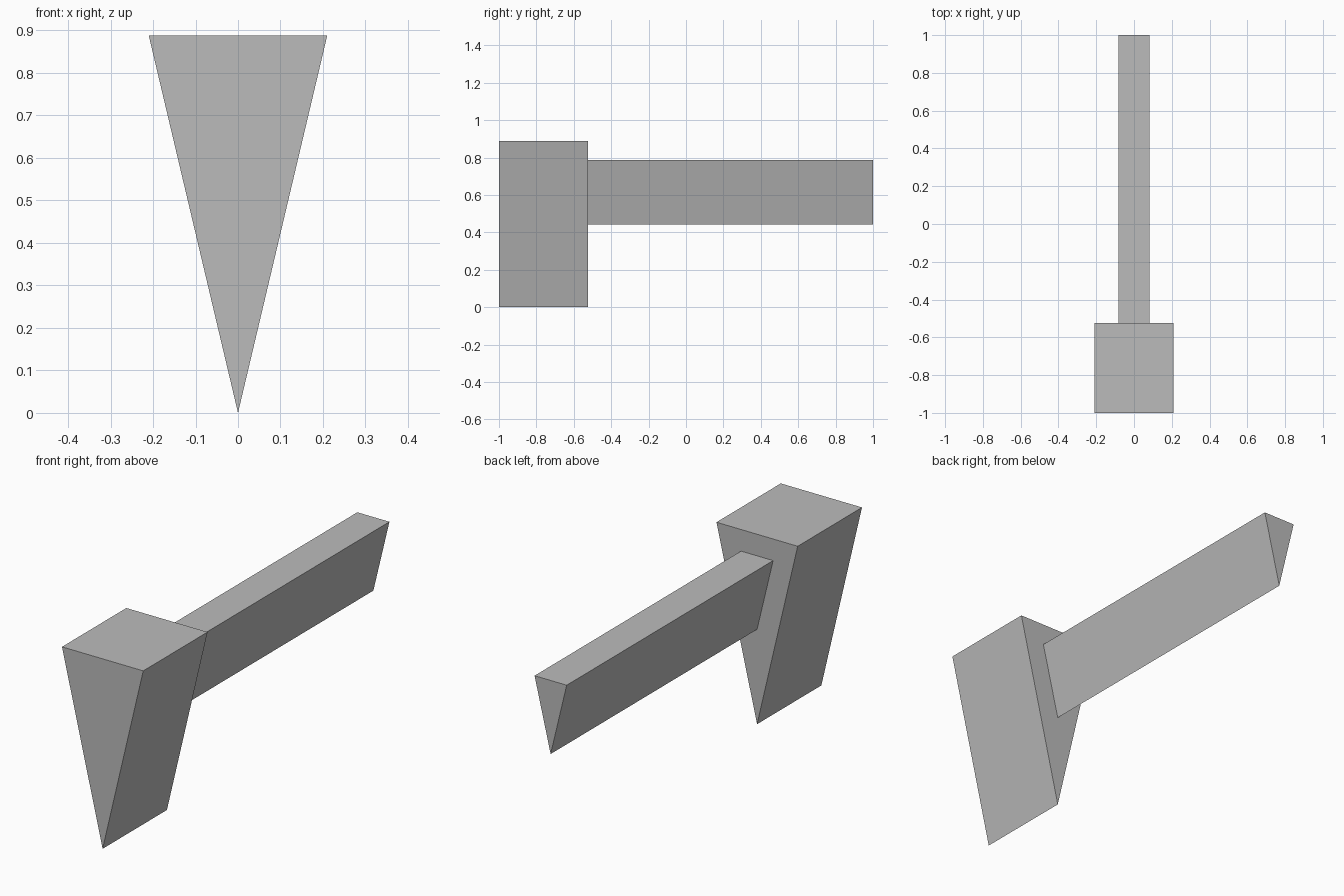
import bpy
import bmesh

cube = bpy.data.objects.get("Cube")
if cube:
    bpy.data.objects.remove(cube, do_unlink=True)

grey = bpy.data.materials.new("plain grey")
grey.use_nodes = True
colour = (0.5, 0.5, 0.5, 1)
grey.diffuse_color = colour
grey.node_tree.nodes["Principled BSDF"].inputs["Base Color"].default_value = colour


def wedge(name, half_width, bottom, top, front, back):
    """Triangular prism along y with its sharp edge pointing down."""
    bm = bmesh.new()
    profile = [(-half_width, top), (0, bottom), (half_width, top)]
    face = bm.faces.new([bm.verts.new((x, front, z)) for x, z in profile])
    extruded = bmesh.ops.extrude_face_region(bm, geom=[face])["geom"]
    moved = [v for v in extruded if isinstance(v, bmesh.types.BMVert)]
    bmesh.ops.translate(bm, verts=moved, vec=(0, back - front, 0))
    bmesh.ops.recalc_face_normals(bm, faces=bm.faces)
    mesh = bpy.data.meshes.new(name)
    bm.to_mesh(mesh)
    bm.free()
    mesh.materials.append(grey)
    obj = bpy.data.objects.new(name, mesh)
    bpy.context.collection.objects.link(obj)
    return obj


# Broad wedge at the front, slim bar behind it
wedge("head", 0.21, 0, 0.888, -1, -0.525)
wedge("handle", 0.083, 0.443, 0.787, -0.525, 1)
